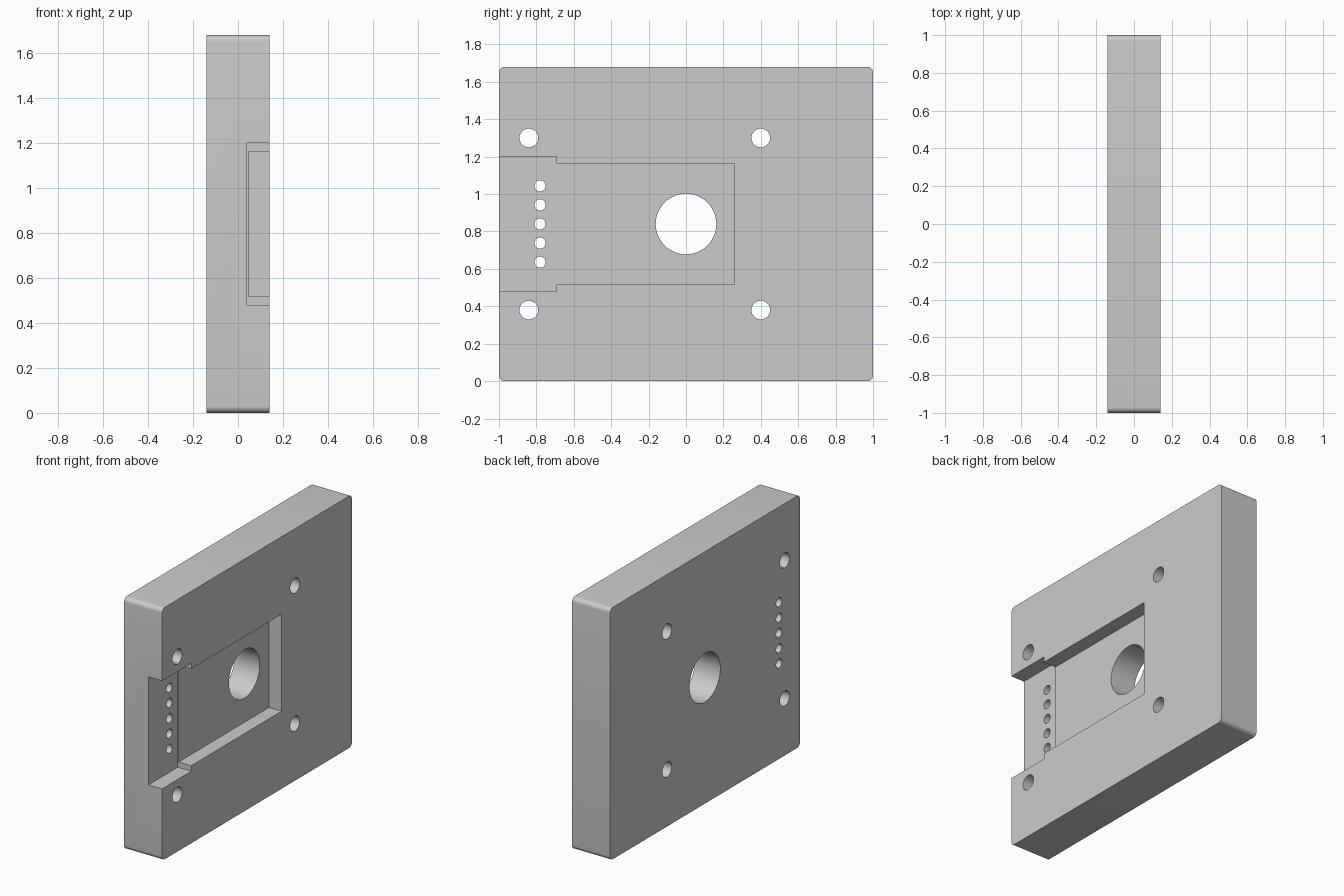
import bpy
from math import pi, radians
from mathutils import Vector

if "Cube" in bpy.data.objects:
    bpy.data.objects.remove(bpy.data.objects["Cube"])

THICK, HEIGHT = 0.28, 1.68
MID = HEIGHT / 2

grey = bpy.data.materials.new("plain grey")
grey.use_nodes = True
colour = (0.6, 0.6, 0.6, 1)
grey.diffuse_color = colour
grey.node_tree.nodes["Principled BSDF"].inputs["Base Color"].default_value = colour


def box(name, low, high):
    low, high = Vector(low), Vector(high)
    bpy.ops.mesh.primitive_cube_add(size=1, location=(low + high) / 2)
    ob = bpy.context.object
    ob.name = name
    ob.scale = high - low
    bpy.ops.object.transform_apply(location=True, rotation=False, scale=True)
    return ob


def apply(ob, modifier):
    bpy.context.view_layer.objects.active = ob
    bpy.ops.object.modifier_apply(modifier=modifier.name)


def cut(target, cutter):
    mod = target.modifiers.new("cut", "BOOLEAN")
    mod.operation = "DIFFERENCE"
    mod.solver = "EXACT"
    mod.object = cutter
    apply(target, mod)
    bpy.data.objects.remove(cutter)


def drill(target, y, z, radius, sides):
    bpy.ops.mesh.primitive_cylinder_add(vertices=sides, radius=radius, depth=1,
                                        location=(0, y, z), rotation=(0, pi / 2, 0))
    cut(target, bpy.context.object)


# Plate with its four corner edges rounded through the thickness
plate = box("mounting_plate", (-THICK / 2, -1, 0), (THICK / 2, 1, HEIGHT))
weights = plate.data.attributes.new("bevel_weight_edge", "FLOAT", "EDGE")
for edge in plate.data.edges:
    a, b = (plate.data.vertices[i].co for i in edge.vertices)
    weights.data[edge.index].value = float(abs(a.x - b.x) > 0.1)
bevel = plate.modifiers.new("round corners", "BEVEL")
bevel.limit_method = "WEIGHT"
bevel.width = 0.03
bevel.segments = 6
apply(plate, bevel)

# Long pocket, then the wider and slightly deeper slot open at the front edge
cut(plate, box("pocket_cutter", (0.047, -0.8, MID - 0.323), (0.3, 0.26, MID + 0.323)))
cut(plate, box("slot_cutter", (0.04, -1.2, MID - 0.36), (0.3, -0.692, MID + 0.36)))

# Central bore, four bolt holes and a row of five pin holes
drill(plate, 0, MID, 0.162, 64)
for y in (-0.84, 0.4):
    for side in (-1, 1):
        drill(plate, y, MID + side * 0.46, 0.05, 32)
for i in range(-2, 3):
    drill(plate, -0.78, MID + i * 0.102, 0.03, 24)

plate.data.materials.clear()
plate.data.materials.append(grey)
bpy.ops.object.select_all(action="DESELECT")
plate.select_set(True)
bpy.context.view_layer.objects.active = plate
bpy.ops.object.shade_smooth_by_angle(angle=radians(30))
